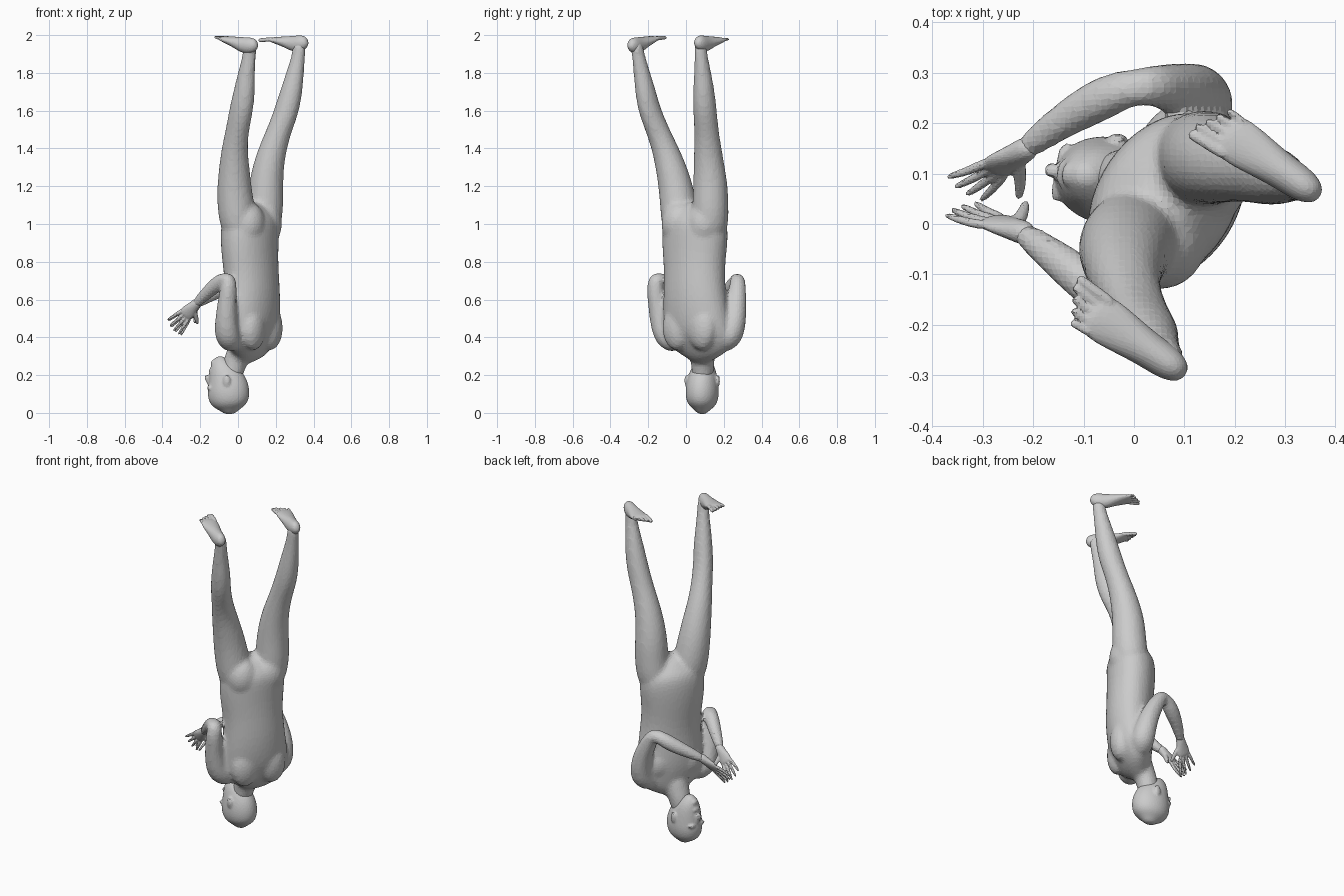
import bpy, bmesh, math
from mathutils import Vector as V, Matrix

L = V((0.56, 0.83, 0)).normalized()      # body lateral axis
F = V((-0.83, 0.56, 0)).normalized()     # body forward axis
HS, HF = V((0.17, 0.98, 0)).normalized(), V((-0.98, 0.17, 0)).normalized()  # head axes


def tube(bm, pts, side=L, n=12):
    """Loft through (x, y, z, half_width[, half_depth]) rings with rounded ends."""
    P = [V(p[:3]) for p in pts]
    rings = []
    for i, p in enumerate(pts):
        t = (P[min(i + 1, len(P) - 1)] - P[max(i - 1, 0)]).normalized()
        u = (side - t * side.dot(t)).normalized()
        w = t.cross(u)
        a, b = p[3], p[-1]
        rings.append((P[i], u * a * 1.04, w * b * 1.04))
        if i == 0:
            rings.insert(0, (P[i] - t * min(a, b) * 0.6, u * a * 0.5, w * b * 0.5))
        if i == len(pts) - 1:
            rings.append((P[i] + t * min(a, b) * 0.6, u * a * 0.5, w * b * 0.5))
    vs = [[bm.verts.new(c + u * math.cos(k * math.tau / n) + w * math.sin(k * math.tau / n))
           for k in range(n)] for c, u, w in rings]
    for r, s in zip(vs, vs[1:]):
        for k in range(n):
            bm.faces.new((r[k], r[(k + 1) % n], s[(k + 1) % n], s[k]))
    bm.faces.new(vs[0][::-1])
    bm.faces.new(vs[-1])


def blob(bm, c, rx, ry, rz, xaxis=L, yaxis=F):
    """Ellipsoid aligned to the given axes."""
    m = Matrix((xaxis * rx, yaxis * ry, V((0, 0, rz)))).transposed().to_4x4()
    m.translation = V(c)
    bmesh.ops.create_uvsphere(bm, u_segments=16, v_segments=10, radius=1, matrix=m)


def finish(bm, name, voxel, smooth, keep):
    """Fuse overlapping pieces into one faceted skin."""
    bmesh.ops.recalc_face_normals(bm, faces=bm.faces)
    me = bpy.data.meshes.new(name)
    bm.to_mesh(me)
    bm.free()
    ob = bpy.data.objects.new(name, me)
    bpy.context.collection.objects.link(ob)
    sub = ob.modifiers.new("round", 'SUBSURF')
    sub.levels = sub.render_levels = 2
    r = ob.modifiers.new("fuse", 'REMESH')
    r.mode = 'VOXEL'
    r.voxel_size = voxel
    s = ob.modifiers.new("soften", 'SMOOTH')
    s.factor, s.iterations = 0.5, smooth
    ob.modifiers.new("facets", 'DECIMATE').ratio = keep


# Body: torso, neck, legs and arms fused together
bm = bmesh.new()
tube(bm, [(.02, .08, .295, .075, .055), (.04, .075, .33, .155, .078), (.055, .07, .38, .2, .098),
          (.07, .06, .45, .195, .122), (.074, .05, .55, .185, .128), (.076, .045, .65, .174, .128),
          (.07, .045, .75, .17, .128), (.062, .045, .85, .18, .132), (.062, .048, .95, .188, .135),
          (.066, .048, 1.02, .178, .13), (.066, .05, 1.06, .125, .1)], n=16)
tube(bm, [(-.035, .086, .18, .056), (-.02, .09, .26, .062), (.0, .085, .3, .07, .064),
          (.03, .078, .36, .08)])
for s in (-1, 1):
    blob(bm, V((.098, .027, 1.0)) + L * s * .078, .098, .093, .12)           # buttocks
    blob(bm, V((.068, .06, .47)) + L * s * .085 + F * .06, .09, .055, .09)   # chest
    blob(bm, V((.085, .045, .45)) + L * s * .08 - F * .05, .085, .06, .12)   # shoulder blades
tube(bm, [(.015, -.03, .96, .092), (-.002, -.032, 1.03, .1), (-.012, -.04, 1.1, .098),
          (-.02, -.055, 1.2, .091), (-.02, -.08, 1.3, .081), (-.018, -.112, 1.4, .069),
          (-.003, -.152, 1.5, .059, .062), (.016, -.193, 1.6, .056, .067),
          (.034, -.215, 1.7, .053, .06), (.045, -.234, 1.8, .043, .046),
          (.06, -.252, 1.89, .033, .037), (.064, -.262, 1.95, .033, .038)])
tube(bm, [(.125, .125, .96, .092), (.135, .128, 1.03, .098), (.145, .13, 1.1, .096),
          (.148, .13, 1.2, .092), (.16, .122, 1.3, .083), (.185, .115, 1.4, .073),
          (.22, .108, 1.5, .064, .064), (.258, .1, 1.6, .062, .067),
          (.283, .094, 1.7, .057, .06), (.303, .088, 1.8, .045, .048),
          (.32, .08, 1.89, .033, .037), (.326, .076, 1.95, .033, .038)])
tube(bm, [(-.03, -.06, .37, .06), (-.058, -.105, .405, .069), (-.064, -.132, .48, .06),
          (-.06, -.15, .57, .051), (-.05, -.165, .66, .046), (-.045, -.163, .715, .04),
          (-.08, -.13, .705, .042), (-.12, -.095, .675, .042), (-.175, -.052, .625, .034),
          (-.225, -.015, .575, .025)])
tube(bm, [(.11, .19, .37, .06), (.138, .238, .405, .069), (.13, .26, .48, .06),
          (.105, .268, .57, .053), (.06, .272, .66, .047), (.025, .275, .715, .04),
          (-.02, .268, .695, .043), (-.08, .242, .66, .044), (-.16, .193, .615, .034),
          (-.22, .145, .575, .025)])
finish(bm, "body", .012, 9, .4)

# Head: skull and jaw, nose, lips, brow and ears
bm = bmesh.new()
tube(bm, [(-.044, .084, .016, .04, .052), (-.045, .085, .035, .065, .085),
          (-.048, .085, .065, .082, .105), (-.05, .086, .11, .087, .111),
          (-.055, .087, .15, .083, .106), (-.068, .09, .19, .075, .092),
          (-.084, .093, .23, .064, .07), (-.095, .096, .262, .048, .051),
          (-.1, .097, .281, .032, .036)], HS, 16)
tube(bm, [(-.148, .103, .145, .011), (-.16, .106, .172, .012), (-.166, .107, .192, .018, .015)], HS)
blob(bm, (-.142, .102, .222), .028, .012, .016, HS, HF)
blob(bm, (-.13, .1, .262), .026, .014, .02, HS, HF)
for s in (-1, 1):
    blob(bm, V((-.145, .102, .132)) + HS * s * .032, .03, .014, .012, HS, HF)
    blob(bm, V((-.045, .086, .17)) + HS * s * .085, .01, .02, .033, HS, HF)
finish(bm, "head", .007, 5, .4)


# Hands: palm, four fingers and thumb
def hand(name, wrist, first, last, thumb):
    wrist, first, last, thumb = map(V, (wrist, first, last, thumb))
    mid = (first + last) / 2
    d, u = (mid - wrist), (last - first).normalized()
    bm = bmesh.new()
    tube(bm, [(*(wrist + d * k), a, b) for k, a, b in
              ((-.1, .025, .025), (.1, .028, .022), (.3, .039, .017), (.5, .04, .013))], u)
    for i in range(4):
        s = i / 3
        k = wrist + d * .48 + u * (s - .5) * .06
        tip = first.lerp(last, s) + d.normalized() * .018 * math.sin(math.pi * (s * .8 + .15))
        knee = k.lerp(tip, .5) + d.cross(u).normalized() * .004
        tube(bm, [(*k, .0105), (*knee, .0095), (*tip, .007)], u, 8)
    base = wrist + d * .15 + u * .012
    tube(bm, [(*base, .016), (*(base.lerp(thumb, .55) + u * .008), .013), (*thumb, .009)],
         V((1, 0, 0)), 8)
    finish(bm, name, .0045, 2, .4)


hand("right_hand", (-.225, -.015, .575), (-.365, .015, .50), (-.312, .04, .42), (-.215, .04, .475))
hand("left_hand", (-.22, .145, .575), (-.362, .097, .495), (-.30, .05, .415), (-.228, .055, .48))


# Feet: heel to ball, then five toes
def foot(name, heel, z0, z1, inner):
    heel = V(heel)
    bm = bmesh.new()

    def at(d, side, h):
        p = heel + F * d * 1.1 + L * side
        return (p.x, p.y, z0 + (z1 - z0) * d / .27 - h)
    tube(bm, [(*at(d, 0, h), a, h) for d, a, h in
              ((.02, .027, .034), (.045, .035, .044), (.085, .036, .043),
               (.125, .041, .031), (.165, .047, .022), (.205, .048, .014))])
    for i in range(5):
        side = inner * (.036 - .018 * i)
        r = .013 if i == 0 else .0095
        tip = .258 - .011 * max(i - 1, 0)
        tube(bm, [(*at(.19, side, .013), r), (*at(tip - .02, side * 1.08, .012), r * .85),
                  (*at(tip, side * 1.1, r), r * .9)], L, 8)
    finish(bm, name, .005, 2, .4)


foot("right_foot", (.106, -.302, 0), 1.985, 2.0, 1)
foot("left_foot", (.372, .052, 0), 2.002, 1.985, -1)
